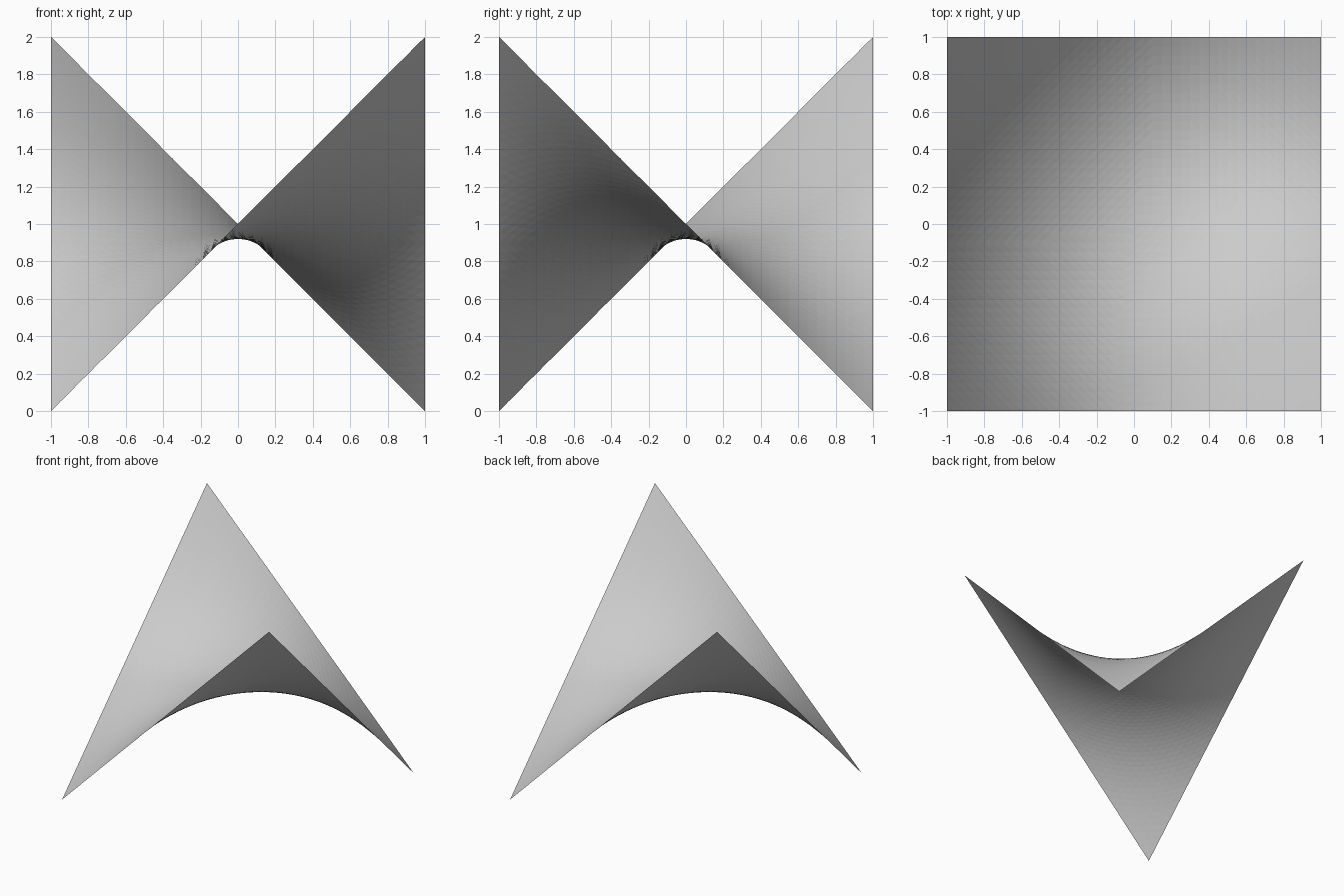
import bpy, bmesh
from math import tan, atan, pi

if "Cube" in bpy.data.objects:
    bpy.data.objects.remove(bpy.data.objects["Cube"])

SEGMENTS = 40   # facets along each side
SAG = 0.08      # how far the middle hangs below the straight-ruled saddle


def height(x, y):
    # straight-edged saddle, halfway between a ruled surface and a soap film
    ruled = x * y
    film = 4 / pi * atan(tan(pi * x / 4) * tan(pi * y / 4))
    sag = SAG * (1 - x * x) * (1 - y * y)
    return 1 - (ruled + film) / 2 - sag


# Thin saddle membrane stretched between four corners
bm = bmesh.new()
bmesh.ops.create_grid(bm, x_segments=SEGMENTS, y_segments=SEGMENTS, size=1)
for v in bm.verts:
    v.co.z = height(v.co.x, v.co.y)
bmesh.ops.triangulate(bm, faces=bm.faces[:], quad_method='SHORT_EDGE')
mesh = bpy.data.meshes.new("saddle_membrane")
bm.to_mesh(mesh)
bm.free()
membrane = bpy.data.objects.new("saddle_membrane", mesh)
bpy.context.collection.objects.link(membrane)
